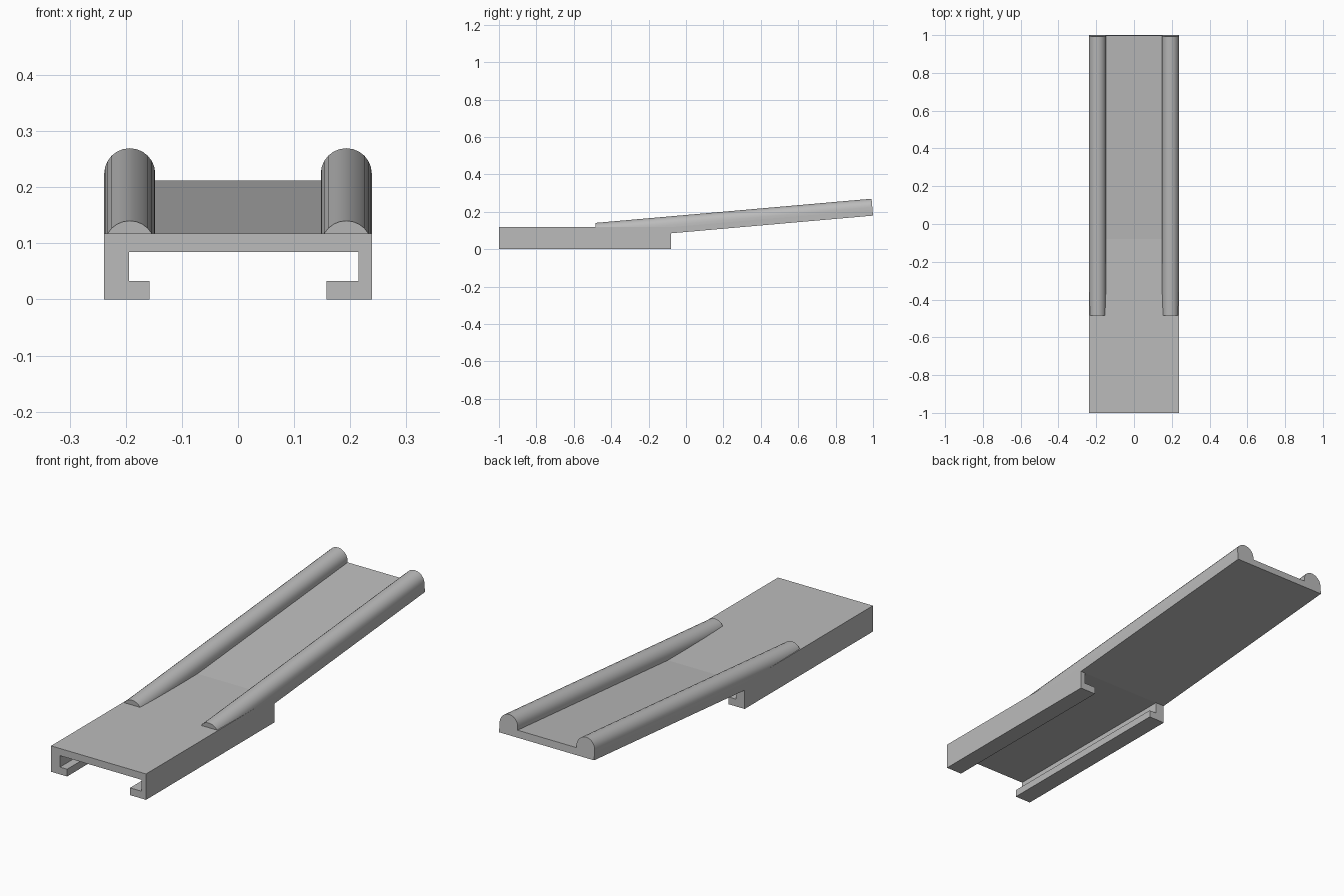
import bpy, bmesh, math
from mathutils import Matrix, Vector

cube = bpy.data.objects.get("Cube")
if cube:
    bpy.data.objects.remove(cube, do_unlink=True)

grey = bpy.data.materials.new("plain grey")
grey.use_nodes = True
grey.diffuse_color = (0.5, 0.5, 0.5, 1)
grey.node_tree.nodes["Principled BSDF"].inputs["Base Color"].default_value = (0.5, 0.5, 0.5, 1)

HALF = 0.2385        # half width
DECK = 0.1175        # deck top height
PLATE = 0.0325       # plate thickness
JOIN = -0.08         # where the ramp leaves the channel
TILT = Matrix.Translation((0, JOIN, DECK)) @ Matrix.Rotation(math.radians(5), 4, 'X')


def extrude(name, profile, y0, y1, matrix=Matrix(), clip=None):
    """Extrude an x-z profile along y, place it and optionally cut it off below a height."""
    bm = bmesh.new()
    face = bm.faces.new([bm.verts.new((x, y0, z)) for x, z in profile])
    new = bmesh.ops.extrude_face_region(bm, geom=[face])["geom"]
    verts = [v for v in new if isinstance(v, bmesh.types.BMVert)]
    bmesh.ops.translate(bm, verts=verts, vec=(0, y1 - y0, 0))
    bm.transform(matrix)
    if clip is not None:
        cut = bmesh.ops.bisect_plane(bm, geom=bm.verts[:] + bm.edges[:] + bm.faces[:],
                                     plane_co=Vector((0, 0, clip)), plane_no=Vector((0, 0, 1)),
                                     clear_inner=True)["geom_cut"]
        bmesh.ops.holes_fill(bm, edges=[e for e in cut if isinstance(e, bmesh.types.BMEdge)])
    bmesh.ops.recalc_face_normals(bm, faces=bm.faces[:])
    mesh = bpy.data.meshes.new(name)
    bm.to_mesh(mesh)
    bm.free()
    mesh.materials.append(grey)
    obj = bpy.data.objects.new(name, mesh)
    bpy.context.collection.objects.link(obj)
    return obj


# Clip-on channel with inward lips; the right wall is thicker than the left
lip, lip_top, under = 0.158, 0.033, DECK - PLATE
inner_right, inner_left = -0.194, 0.2145
extrude("channel", [(-HALF, 0), (-lip, 0), (-lip, lip_top), (inner_right, lip_top),
                    (inner_right, under), (inner_left, under), (inner_left, lip_top),
                    (lip, lip_top), (lip, 0), (HALF, 0), (HALF, DECK), (-HALF, DECK)],
        -1, JOIN)

# Sloping ramp plate
RAMP_END = 1.0813
extrude("ramp_plate", [(-HALF, -PLATE), (HALF, -PLATE), (HALF, 0), (-HALF, 0)],
        -0.0028, RAMP_END, TILT)

# Round-topped side rails, sinking into the deck at the front
radius, rail_top, steps = 0.0455, 0.058, 12
for side, label in ((-1, "right"), (1, "left")):
    centre = side * (HALF - radius)
    arc = [(centre + radius * math.cos(math.pi * i / steps),
            rail_top - radius + radius * math.sin(math.pi * i / steps))
           for i in range(steps + 1)]
    profile = arc + [(centre - radius, -0.015), (centre + radius, -0.015)]
    rail = extrude(label + "_rail", profile, -0.4015, RAMP_END, TILT, clip=0.1)
    bpy.ops.object.select_all(action='DESELECT')
    rail.select_set(True)
    bpy.context.view_layer.objects.active = rail
    bpy.ops.object.shade_smooth_by_angle(angle=math.radians(30))
